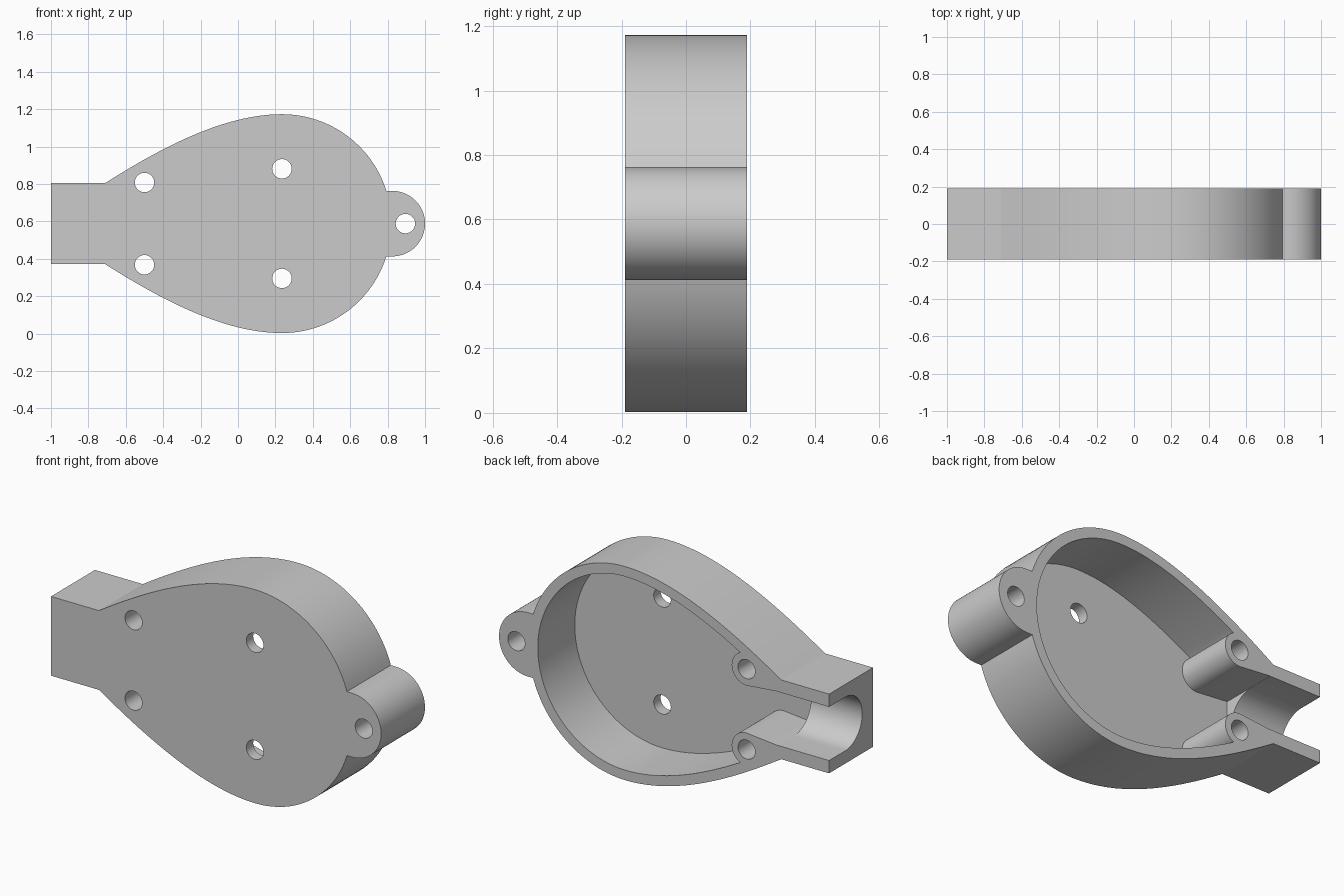
import bpy, bmesh
from math import sin, cos, pi, asin, hypot
from mathutils import Vector
from mathutils.geometry import interpolate_bezier

cube = bpy.data.objects.get("Cube")
if cube:
    bpy.data.objects.remove(cube)

MID, HALF = 0.588, 0.19          # height of the symmetry line, half the depth
WALL, FLOOR = 0.055, -0.13
BOWL_X, BOWL_R = 0.235, 0.585
BOSS = Vector((-0.5, 0.22))
BOSS_R, HOLE_R = 0.09, 0.052
NECK_X, SLOT_R = -0.69, 0.147

grey = bpy.data.materials.new("light_grey")
grey.use_nodes = True
grey.diffuse_color = (0.6, 0.6, 0.6, 1)
grey.node_tree.nodes["Principled BSDF"].inputs["Base Color"].default_value = (0.6, 0.6, 0.6, 1)


def arc(cx, cz, r, a0, a1, n):
    return [Vector((cx + r * cos(a0 + (a1 - a0) * i / n),
                    cz + r * sin(a0 + (a1 - a0) * i / n))) for i in range(n + 1)]


def mirrored(upper):
    """Close an upper half outline with its mirror image below."""
    lower = [Vector((p.x, -p.y)) for p in reversed(upper) if abs(p.y) > 1e-5]
    return list(upper) + lower


def prism(name, points, place, step):
    """Extrude a flat outline; place maps its 2D points to 3D."""
    bm = bmesh.new()
    face = bm.faces.new([bm.verts.new(place(p)) for p in points])
    top = bmesh.ops.extrude_face_region(bm, geom=[face])["geom"]
    bmesh.ops.translate(bm, vec=step, verts=[v for v in top if isinstance(v, bmesh.types.BMVert)])
    bmesh.ops.recalc_face_normals(bm, faces=bm.faces)
    mesh = bpy.data.meshes.new(name)
    bm.to_mesh(mesh)
    bm.free()
    mesh.materials.append(grey)
    ob = bpy.data.objects.new(name, mesh)
    bpy.context.collection.objects.link(ob)
    return ob


def slab(name, points, y0, y1):
    return prism(name, points, lambda p: (p.x, y0, p.y + MID), (0, y1 - y0, 0))


# Teardrop flank and round bowl, upper half
flank = [p.to_2d() for p in interpolate_bezier(
    Vector((-0.71, 0.217, 0)), Vector((-0.42, 0.40, 0)),
    Vector((-0.08, BOWL_R, 0)), Vector((BOWL_X, BOWL_R, 0)), 33)]
LUG_R = 0.175
bowl = arc(BOWL_X, 0, BOWL_R, pi / 2, asin(LUG_R / BOWL_R), 28)[1:]
lug = arc(1 - LUG_R, 0, LUG_R, pi / 2, 0, 20)
body = slab("housing", mirrored([Vector((-1, 0.217))] + flank + bowl + lug), -HALF, HALF)

# Cavity outline: neck wall, around the boss, then along the inner wall
inner = []
for i, p in enumerate(flank):
    t = flank[min(i + 1, len(flank) - 1)] - flank[max(i - 1, 0)]
    inner.append(p + Vector((t.y, -t.x)).normalized() * WALL)
inner = [p for p in inner if p.x > BOSS.x and (p - BOSS).length > BOSS_R + 0.003]
inner += arc(BOWL_X, 0, BOWL_R - WALL, pi / 2, 0, 40)[1:]
first = inner[0]
slope = (inner[1] - first).normalized()
boss_arc = [p for p in arc(BOSS.x, BOSS.y, BOSS_R, -pi / 2, pi / 2, 28)
            if (p - first).cross(slope) > 0 and p.x < first.x + BOSS_R]
cavity = slab("cavity_cutter", mirrored([Vector((NECK_X, SLOT_R + 0.001))] + boss_arc + inner),
              FLOOR, HALF + 0.1)

# Round-bottomed channel through the neck
channel_y = 0.05
profile = [Vector((HALF + 0.1, SLOT_R))] + arc(channel_y, 0, SLOT_R, pi / 2, 3 * pi / 2, 32) \
    + [Vector((HALF + 0.1, -SLOT_R))]
channel = prism("channel_cutter", profile, lambda p: (-1.1, p.x, p.y + MID),
                (1.1 + NECK_X + 0.001, 0, 0))

# Screw holes
cutters = [cavity, channel]
for x, z in [(BOSS.x, BOSS.y), (BOSS.x, -BOSS.y), (BOWL_X, 0.293), (BOWL_X, -0.293), (0.895, 0)]:
    cutters.append(slab("hole_cutter", arc(x, z, HOLE_R, 0, 2 * pi, 32)[:-1], -HALF - 0.1, HALF + 0.1))

for c in cutters:
    mod = body.modifiers.new(c.name, "BOOLEAN")
    mod.operation, mod.solver, mod.object = "DIFFERENCE", "EXACT", c
    c.hide_render = True

# Bake the cuts and drop the cutters
deps = bpy.context.evaluated_depsgraph_get()
body.data = bpy.data.meshes.new_from_object(body.evaluated_get(deps))
body.modifiers.clear()
for c in cutters:
    bpy.data.objects.remove(c)

bpy.ops.object.select_all(action="DESELECT")
body.select_set(True)
bpy.context.view_layer.objects.active = body
bpy.ops.object.shade_smooth_by_angle(angle=0.5)
